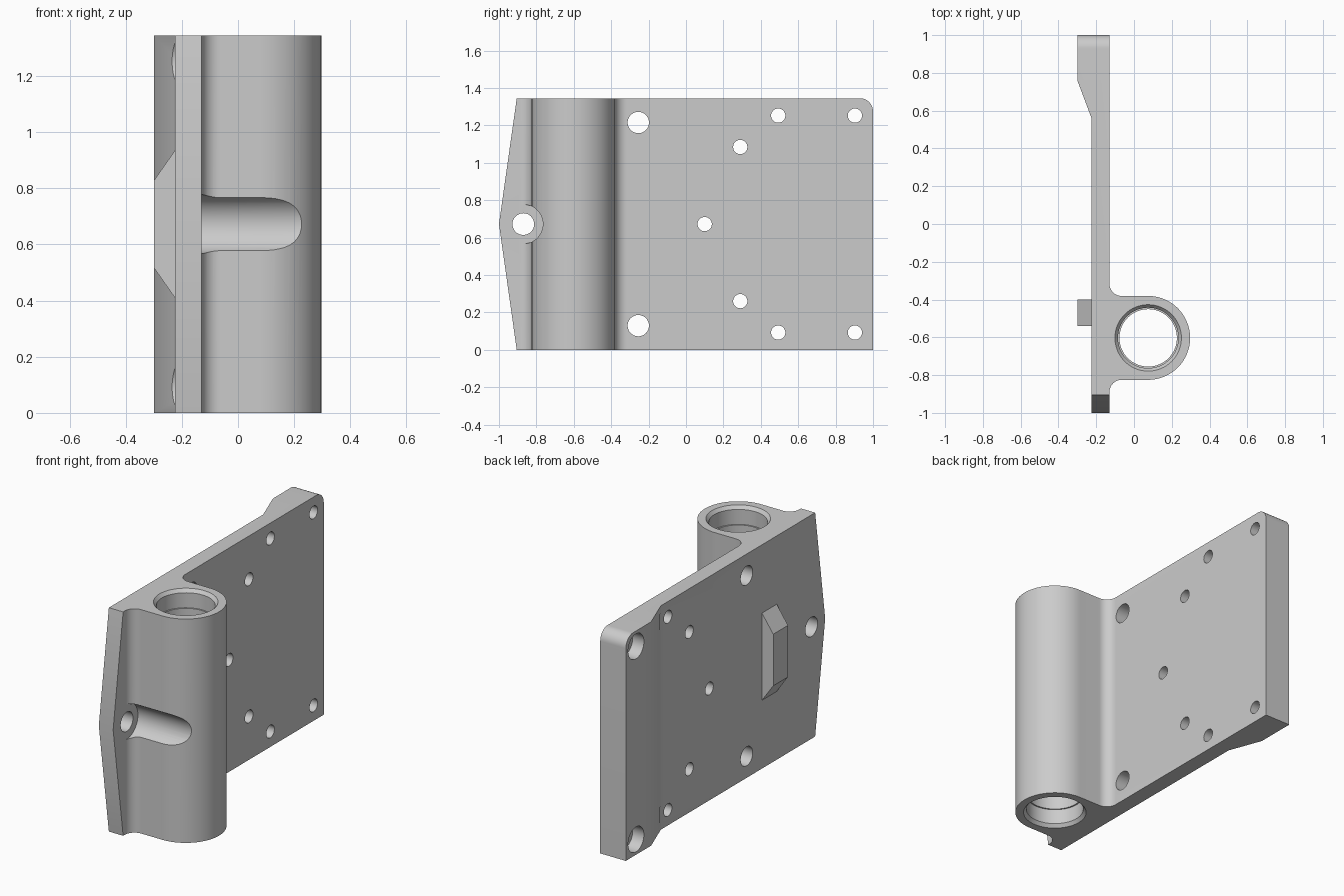
import bpy
import bmesh
from math import pi, cos, sin, radians
from mathutils import Matrix, Vector

cube = bpy.data.objects.get("Cube")
if cube:
    bpy.data.objects.remove(cube)

HEIGHT, MID = 1.345, 0.6725
BACK, FACE, PAD = -0.225, -0.13, -0.30       # plate surfaces along x
BORE_X, BORE_Y, BARREL_R, FILLET = 0.075, -0.603, 0.222, 0.065

grey = bpy.data.materials.new("matte grey")
grey.use_nodes = True
colour = (0.6, 0.6, 0.6, 1)
grey.diffuse_color = colour
grey.node_tree.nodes["Principled BSDF"].inputs["Base Color"].default_value = colour


def arc(cx, cy, r, start, end, steps):
    angles = [radians(start + (end - start) * i / steps) for i in range(steps + 1)]
    return [(cx + r * cos(a), cy + r * sin(a)) for a in angles]


def make_object(name, bm):
    bmesh.ops.recalc_face_normals(bm, faces=bm.faces)
    mesh = bpy.data.meshes.new(name)
    bm.to_mesh(mesh)
    bm.free()
    mesh.materials.append(grey)
    obj = bpy.data.objects.new(name, mesh)
    bpy.context.collection.objects.link(obj)
    return obj


def prism(name, points, offset):
    """Extrude a flat outline of 3D points by an offset vector."""
    bm = bmesh.new()
    face = bm.faces.new([bm.verts.new(p) for p in points])
    out = bmesh.ops.extrude_face_region(bm, geom=[face])
    moved = [v for v in out["geom"] if isinstance(v, bmesh.types.BMVert)]
    bmesh.ops.translate(bm, verts=moved, vec=Vector(offset))
    return make_object(name, bm)


def rod_x(name, y, z, r, x0, x1):
    """Cylinder along x."""
    bm = bmesh.new()
    place = Matrix.Translation(((x0 + x1) / 2, y, z)) @ Matrix.Rotation(pi / 2, 4, "Y")
    bmesh.ops.create_cone(bm, cap_ends=True, segments=48, radius1=r, radius2=r,
                          depth=x1 - x0, matrix=place)
    return make_object(name, bm)


def combine(target, tool, operation):
    mod = target.modifiers.new(operation, "BOOLEAN")
    mod.operation, mod.object, mod.solver = operation, tool, "EXACT"
    bpy.context.view_layer.objects.active = target
    bpy.ops.object.modifier_apply(modifier=mod.name)
    bpy.data.objects.remove(tool)


# Plate, thick end and barrel share one plan outline
outline = [(BACK, -1.1), (FACE, -1.1)]
outline += arc(FACE + FILLET, BORE_Y - BARREL_R - FILLET, FILLET, 180, 90, 12)
outline += arc(BORE_X, BORE_Y, BARREL_R, -90, 90, 48)
outline += arc(FACE + FILLET, BORE_Y + BARREL_R + FILLET, FILLET, 270, 180, 12)
outline += [(FACE, 1.1), (PAD, 1.1), (PAD, 0.76), (BACK, 0.56)]
bracket = prism("hinge_bracket", [(x, y, -0.1) for x, y in outline], (0, 0, 1.6))

# Side silhouette: pointed front edge, one rounded corner
side = [(-0.905, 0), (1, 0)] + arc(0.93, HEIGHT - 0.07, 0.07, 0, 90, 12)
side += [(-0.905, HEIGHT), (-1, MID)]
combine(bracket, prism("silhouette", [(-0.5, y, z) for y, z in side], (1, 0, 0)), "INTERSECT")

# Bore with chamfered, stepped mouths, turned around the barrel axis
half = [(0.178, -0.01), (0.176, 0), (0.160, 0.02), (0.160, 0.11), (0.152, 0.11)]
rings = half + [(r, HEIGHT - z) for r, z in reversed(half)]
bm = bmesh.new()
loops = []
for r, z in rings:
    loops.append([bm.verts.new((x, y, z)) for x, y in arc(BORE_X, BORE_Y, r, 0, 360, 64)[:-1]])
for low, high in zip(loops, loops[1:]):
    for i in range(64):
        j = (i + 1) % 64
        bm.faces.new((low[i], low[j], high[j], high[i]))
bm.faces.new(loops[0])
bm.faces.new(loops[-1])
combine(bracket, make_object("bore_cutter", bm), "DIFFERENCE")

# Front bolt hole with its clearance groove across the barrel
combine(bracket, rod_x("groove", -0.87, MID, 0.105, FACE + 0.0005, 0.5), "DIFFERENCE")
combine(bracket, rod_x("bolt_hole", -0.87, MID, 0.058, -0.5, 0.5), "DIFFERENCE")

# Plate holes: y, height from the middle, radius, counterbore radius
holes = [(-0.255, 0.543, 0.057, 0), (0.10, 0, 0.038, 0), (0.29, 0.412, 0.038, 0),
         (0.493, 0.58, 0.038, 0.093), (0.903, 0.58, 0.038, 0.075)]
for y, dz, r, recess in holes:
    for z in {MID + dz, MID - dz}:
        if recess:
            combine(bracket, rod_x("recess", y, z, recess, -0.5, BACK - 0.0003), "DIFFERENCE")
        combine(bracket, rod_x("hole", y, z, r, -0.5, 0.0), "DIFFERENCE")

# Locating rib on the back of the plate
rib = [(BACK + 0.01, MID - 0.262), (BACK, MID - 0.262), (PAD, MID - 0.155),
       (PAD, MID + 0.155), (BACK, MID + 0.262), (BACK + 0.01, MID + 0.262)]
locating_rib = prism("locating_rib", [(x, -0.54, z) for x, z in rib], (0, 0.14, 0))
combine(bracket, locating_rib, "UNION")

bpy.ops.object.select_all(action="DESELECT")
bracket.select_set(True)
bpy.context.view_layer.objects.active = bracket
bpy.ops.object.shade_smooth_by_angle(angle=radians(25))
